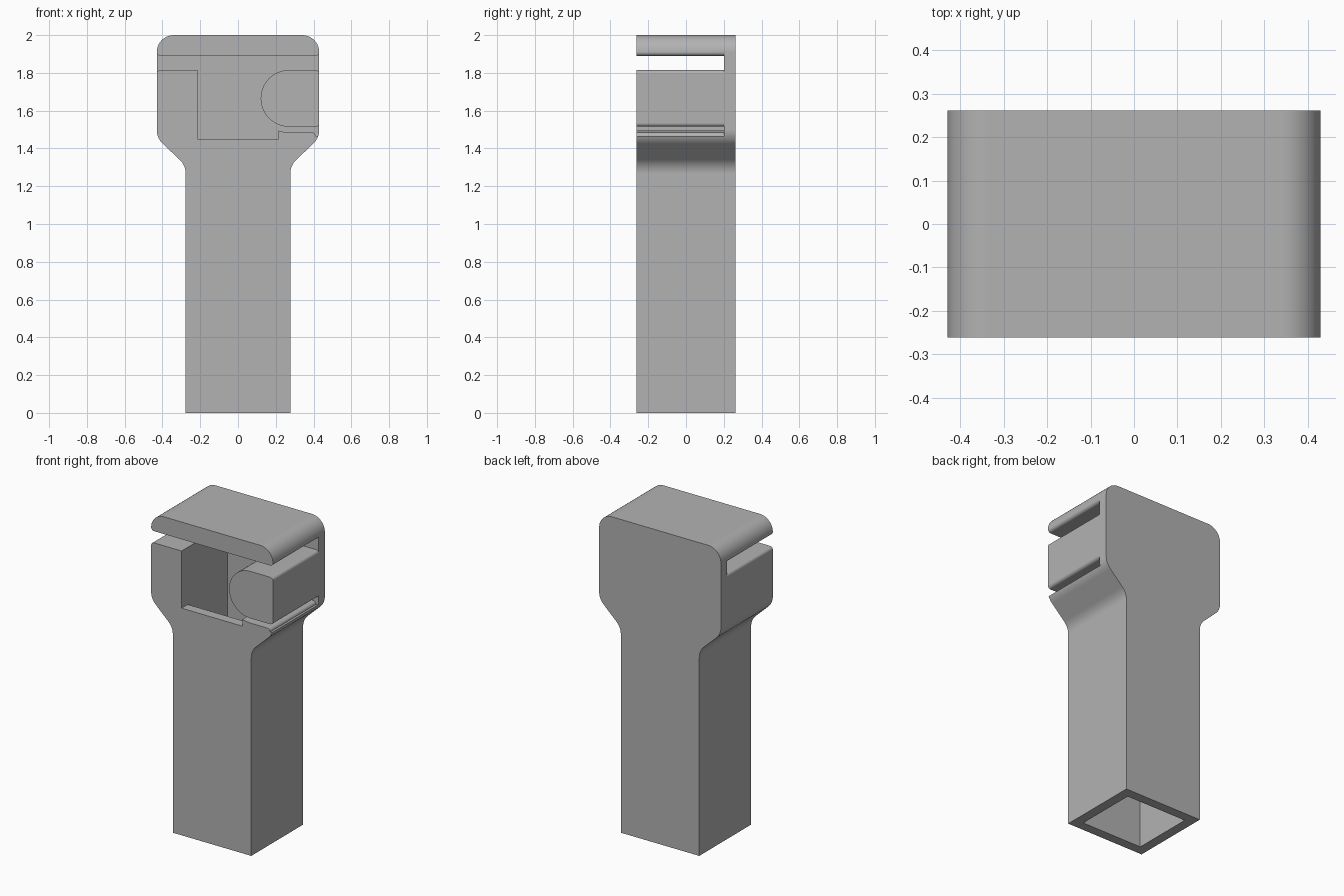
import bpy, bmesh, math
from mathutils import Vector

cube = bpy.data.objects.get("Cube")
if cube:
    bpy.data.objects.remove(cube, do_unlink=True)

grey = bpy.data.materials.new("grey plastic")
grey.use_nodes = True
colour = (0.448, 0.448, 0.448, 1)
grey.diffuse_color = colour
grey.node_tree.nodes["Principled BSDF"].inputs["Base Color"].default_value = colour


def rounded(corners):
    """Turn (x, z) or (x, z, radius) corners into an outline with round fillets."""
    pts, n = [], len(corners)
    for i, corner in enumerate(corners):
        p = Vector(corner[:2])
        if len(corner) == 2:
            arc = [p]
        else:
            r = corner[2]
            a = (Vector(corners[i - 1][:2]) - p).normalized()
            b = (Vector(corners[(i + 1) % n][:2]) - p).normalized()
            half = a.angle(b) / 2
            start = p + a * (r / math.tan(half))
            centre = p + (a + b).normalized() * (r / math.sin(half))
            turn = math.pi - 2 * half
            if a.x * b.y - a.y * b.x > 0:
                turn = -turn
            steps = 10
            arc = []
            for k in range(steps + 1):
                t = turn * k / steps
                d = start - centre
                arc.append(centre + Vector((d.x * math.cos(t) - d.y * math.sin(t),
                                            d.x * math.sin(t) + d.y * math.cos(t))))
        for q in arc:
            if not pts or (q - pts[-1]).length > 1e-4:
                pts.append(q)
    return pts


def extrude(name, outline, front, back):
    """Solid made by sweeping an x-z outline from front to back."""
    bm = bmesh.new()
    face = bm.faces.new([bm.verts.new((p.x, front, p.y)) for p in outline])
    swept = bmesh.ops.extrude_face_region(bm, geom=[face])["geom"]
    bmesh.ops.translate(bm, vec=(0, back - front, 0),
                        verts=[v for v in swept if isinstance(v, bmesh.types.BMVert)])
    bmesh.ops.recalc_face_normals(bm, faces=bm.faces)
    mesh = bpy.data.meshes.new(name)
    bm.to_mesh(mesh)
    bm.free()
    mesh.materials.append(grey)
    obj = bpy.data.objects.new(name, mesh)
    bpy.context.collection.objects.link(obj)
    return obj


# Main sizes
HEAD, SHAFT, BORE = 0.43, 0.277, 0.215
FRONT, BACK, PLATE = -0.262, 0.262, 0.2
OUT = HEAD + 0.04
SLOT_LOW, SLOT_HIGH = 1.815, 1.89
PAD_LOW, LIP, FLOOR = 1.515, 1.485, 1.45
R = 0.02

# Handle and head silhouette
half = [(SHAFT, 0), (SHAFT, 1.31, 0.1), (HEAD, 1.455, 0.1), (HEAD, 2, 0.09)]
mirror = [(-c[0],) + c[1:] for c in reversed(half)]
body = extrude("handle_body", rounded(half + mirror), FRONT, BACK)

# Channel around the round-ended pad, under the lid and above the lip
channel = extrude("channel_cutter", rounded([
    (-OUT, SLOT_LOW - R), (-HEAD, SLOT_LOW - R), (-HEAD, SLOT_LOW, R),
    (-BORE, SLOT_LOW), (-BORE, FLOOR), (BORE, FLOOR),
    (BORE, LIP + 0.009), (0.24, LIP + 0.003), (0.27, LIP),
    (0.41, LIP, R), (0.41, LIP - R), (OUT, LIP - R),
    (OUT, PAD_LOW + R), (HEAD, PAD_LOW + R), (HEAD, PAD_LOW, R),
    (0.12, PAD_LOW, 0.15), (0.12, SLOT_LOW, 0.15),
    (HEAD, SLOT_LOW, R), (HEAD, SLOT_LOW - R), (OUT, SLOT_LOW - R),
    (OUT, SLOT_HIGH + R), (HEAD, SLOT_HIGH + R), (HEAD, SLOT_HIGH, R),
    (-HEAD, SLOT_HIGH, R), (-HEAD, SLOT_HIGH + R), (-OUT, SLOT_HIGH + R),
]), FRONT - 0.05, PLATE)

# Square bore running up the handle into the channel
bore = extrude("bore_cutter", rounded([
    (-BORE, -0.1), (BORE, -0.1), (BORE, FLOOR + 0.01), (-BORE, FLOOR + 0.01),
]), -PLATE, PLATE)

# Cut both openings, then drop the cutters
bpy.ops.object.select_all(action="DESELECT")
body.select_set(True)
bpy.context.view_layer.objects.active = body
for cutter in (channel, bore):
    cutter.hide_render = True
    cut = body.modifiers.new(cutter.name, "BOOLEAN")
    cut.operation = "DIFFERENCE"
    cut.solver = "EXACT"
    cut.object = cutter
    bpy.ops.object.modifier_apply(modifier=cut.name)
    bpy.data.objects.remove(cutter, do_unlink=True)

# Smooth fillets with crisp edges and flat faces
bpy.ops.object.shade_smooth_by_angle(angle=math.radians(30))
normals = body.modifiers.new("flat_faces", "WEIGHTED_NORMAL")
normals.keep_sharp = True
